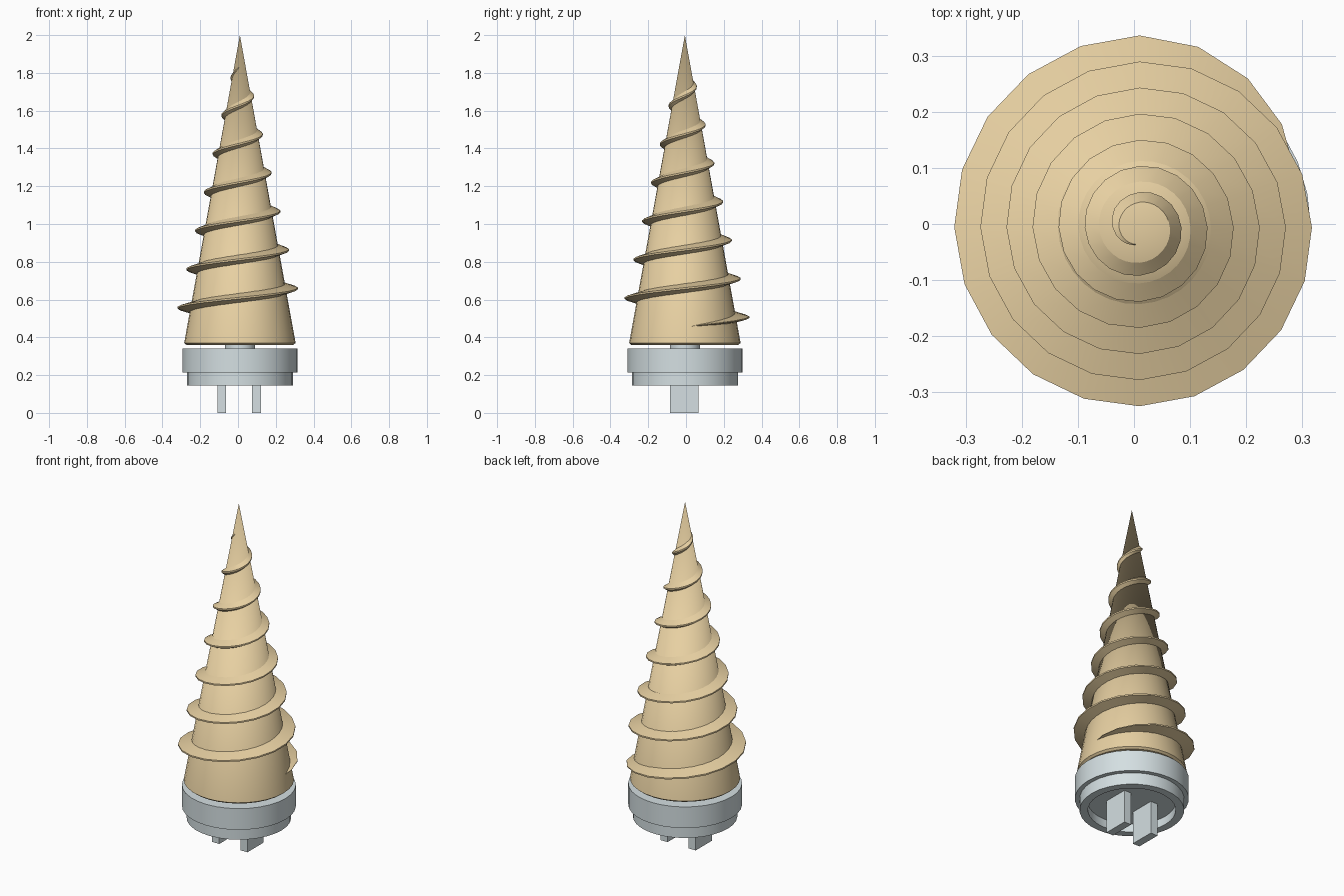
import bpy, bmesh, math
from math import cos, sin, pi

if "Cube" in bpy.data.objects:
    bpy.data.objects.remove(bpy.data.objects["Cube"])

CX, CY = 0.01, -0.006          # common axis of all turned parts


def material(name, rgb):
    m = bpy.data.materials.new(name)
    m.diffuse_color = (*rgb, 1)
    m.use_nodes = True
    m.node_tree.nodes["Principled BSDF"].inputs["Base Color"].default_value = m.diffuse_color
    return m


TAN = material("tan", (0.80, 0.63, 0.36))
STEEL = material("pale_steel", (0.66, 0.74, 0.76))


def finish(name, bm, mat, smooth=True):
    bmesh.ops.remove_doubles(bm, verts=bm.verts, dist=1e-5)
    bmesh.ops.recalc_face_normals(bm, faces=bm.faces)
    me = bpy.data.meshes.new(name)
    bm.to_mesh(me)
    bm.free()
    me.materials.append(mat)
    ob = bpy.data.objects.new(name, me)
    bpy.context.collection.objects.link(ob)
    ob.location = (CX, CY, 0)
    if smooth:
        bpy.ops.object.select_all(action='DESELECT')
        ob.select_set(True)
        bpy.context.view_layer.objects.active = ob
        bpy.ops.object.shade_smooth_by_angle(angle=math.radians(35))
    return ob


def lathe(name, profile, mat, sides=32):
    bm = bmesh.new()
    vs = [bm.verts.new((r, 0, z)) for r, z in profile]
    es = [bm.edges.new(p) for p in zip(vs, vs[1:])]
    bmesh.ops.spin(bm, geom=vs + es, cent=(0, 0, 0), axis=(0, 0, 1),
                   angle=2 * pi, steps=sides, use_merge=False)
    return finish(name, bm, mat)


def cone_radius(z):
    return 0.295 * (2.0 - z) / 1.63


# drill cone with a small chamfer at its foot
lathe("drill_cone", [(0, 0.36), (0.283, 0.36), (0.295, 0.37), (0, 2.0)], TAN)

# spindle between cone and base
lathe("spindle", [(0, 0.30), (0.08, 0.30), (0.08, 0.362), (0, 0.362)], STEEL)

# stepped base, hollow underneath
lathe("base_collar", [(0, 0.195), (0.235, 0.195), (0.235, 0.145), (0.28, 0.145),
                      (0.28, 0.215), (0.305, 0.215), (0.305, 0.34), (0, 0.34)], STEEL)

# spiral flight: triangular section, seven turns of 20 steps
TURNS, STEPS, PITCH = 7, 20, 0.204
bm = bmesh.new()
rings = []
for i in range(TURNS * STEPS + 1):
    a = 2 * pi * i / STEPS
    z = 0.455 + PITCH * i / STEPS
    grow = min(1.0, i / 5)                         # tapered lead-in
    fade = min(1.0, (TURNS * STEPS - i) / 12)      # tapered run-out
    root = cone_radius(z) - 0.008
    tip = 0.342 - 0.228 * (z - 0.506)
    tip = root + (tip - root) * (1 - (1 - grow) ** 1.6) * fade
    half = 0.026 * grow * fade + 0.0005
    edge = 0.004 * grow * fade + 0.0003
    section = [(root, z - half), (tip, z - edge), (tip, z + edge), (root, z + half)]
    rings.append([bm.verts.new((r * cos(a), r * sin(a), h)) for r, h in section])
for p, q in zip(rings, rings[1:]):
    for k in range(4):
        n = (k + 1) % 4
        bm.faces.new((p[k], q[k], q[n], p[n]))
bm.faces.new(rings[0])
bm.faces.new(rings[-1])
finish("spiral_flight", bm, TAN)

# two flat drive prongs
for side, label in ((-1, "left"), (1, "right")):
    bm = bmesh.new()
    bmesh.ops.create_cube(bm, size=1)
    bmesh.ops.scale(bm, vec=(0.046, 0.15, 0.2), verts=bm.verts)
    bmesh.ops.translate(bm, vec=(side * 0.092 - 0.004, -0.004, 0.1), verts=bm.verts)
    finish(label + "_prong", bm, STEEL, smooth=False)
